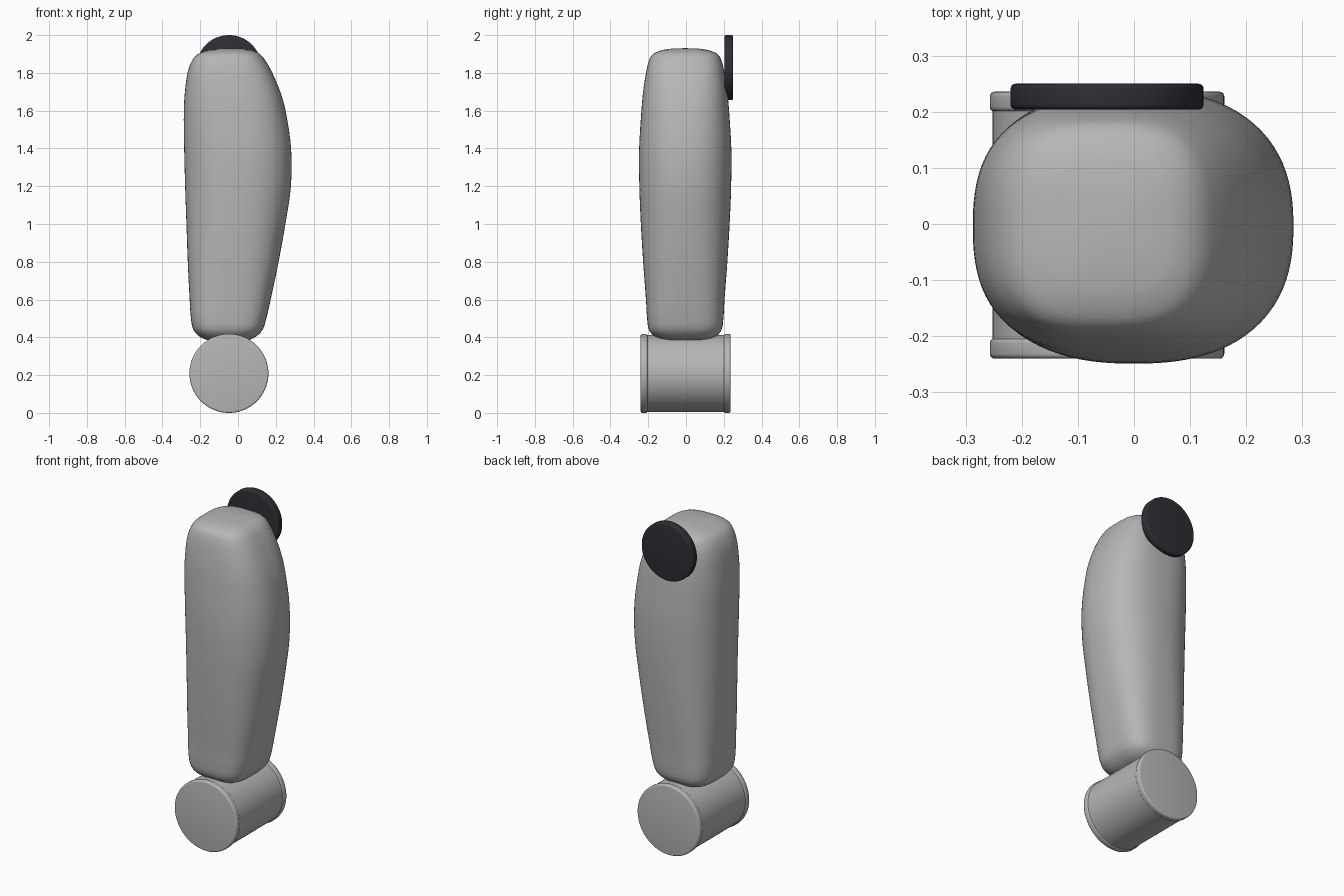
import bpy, bmesh, math
from mathutils import Vector

if "Cube" in bpy.data.objects:
    bpy.data.objects.remove(bpy.data.objects["Cube"])


def material(name, rgb):
    m = bpy.data.materials.new(name)
    m.diffuse_color = (*rgb, 1)
    m.use_nodes = True
    m.node_tree.nodes["Principled BSDF"].inputs["Base Color"].default_value = m.diffuse_color
    return m


GREY = material("light grey", (0.47, 0.47, 0.48))
DARK = material("charcoal", (0.028, 0.027, 0.035))


def finish(name, bm, mat, angle):
    bmesh.ops.recalc_face_normals(bm, faces=bm.faces)
    me = bpy.data.meshes.new(name)
    bm.to_mesh(me)
    bm.free()
    me.materials.append(mat)
    ob = bpy.data.objects.new(name, me)
    bpy.context.collection.objects.link(ob)
    bpy.ops.object.select_all(action='DESELECT')
    ob.select_set(True)
    bpy.context.view_layer.objects.active = ob
    bpy.ops.object.shade_smooth_by_angle(angle=math.radians(angle))
    return ob


def lathe_y(name, cx, cz, profile, mat, seg=96):
    """Solid of revolution about the y direction; profile is (y, radius)."""
    bm = bmesh.new()
    rings = []
    for y, r in profile:
        rings.append([bm.verts.new((cx + r * math.cos(2 * math.pi * i / seg), y,
                                    cz + r * math.sin(2 * math.pi * i / seg)))
                      for i in range(seg)])
    for a, b in zip(rings, rings[1:]):
        for i in range(seg):
            j = (i + 1) % seg
            bm.faces.new((a[i], a[j], b[j], b[i]))
    bm.faces.new(rings[0])
    bm.faces.new(rings[-1])
    return finish(name, bm, mat, 40)


def disc(name, cx, cz, y0, y1, r, bev, mat):
    arc = [(bev * (1 - math.sin(t)), bev * (1 - math.cos(t)))
           for t in (math.pi / 2 * k / 4 for k in range(5))]
    # rounded rim at both faces
    front = [(y0 + d, r - e) for e, d in arc]
    back = [(y1 - d, r - e) for e, d in reversed(arc)]
    pts = [(y0 + bev * (1 - math.sin(t)), r - bev * (1 - math.cos(t)))
           for t in (math.pi / 2 * (1 - k / 4) for k in range(5))]
    pts += [(y0 + y1 - y, q) for y, q in reversed(pts)]
    return lathe_y(name, cx, cz, pts, mat)


# Forearm shell: rows of z, left x, right x, half depth
ROWS = [
    (0.380, -0.120, 0.030, 0.080),
    (0.387, -0.165, 0.062, 0.125),
    (0.405, -0.205, 0.097, 0.163),
    (0.440, -0.236, 0.130, 0.192),
    (0.500, -0.249, 0.150, 0.202),
    (0.600, -0.256, 0.173, 0.208),
    (0.800, -0.266, 0.215, 0.223),
    (1.000, -0.273, 0.251, 0.235),
    (1.200, -0.280, 0.280, 0.243),
    (1.400, -0.285, 0.281, 0.244),
    (1.600, -0.287, 0.252, 0.232),
    (1.700, -0.281, 0.224, 0.223),
    (1.800, -0.267, 0.182, 0.208),
    (1.865, -0.243, 0.145, 0.192),
    (1.900, -0.212, 0.115, 0.170),
    (1.920, -0.160, 0.075, 0.125),
    (1.928, -0.105, 0.030, 0.075),
]


def spline(rows, steps=4):
    vs = [Vector(r) for r in rows]
    out = []
    for i in range(len(vs) - 1):
        b, c = vs[i], vs[i + 1]
        a, d = vs[max(i - 1, 0)], vs[min(i + 2, len(vs) - 1)]
        # tangents scaled by height so uneven rows stay smooth
        h = c[0] - b[0]
        mb = (c - a) * (h / (c[0] - a[0]))
        mc = (d - b) * (h / (d[0] - b[0]))
        for k in range(steps):
            t = k / steps
            out.append(b * (2*t**3 - 3*t*t + 1) + mb * (t**3 - 2*t*t + t)
                       + c * (3*t*t - 2*t**3) + mc * (t**3 - t*t))
    return out + [vs[-1]]


bm = bmesh.new()
SEG = 96
rings = []
for z, xl, xr, hy in spline(ROWS):
    # squarer section toward both ends
    n = 2.4 + 0.8 * min(1, abs(z - 1.25) / 0.75) ** 2
    ring = []
    for i in range(SEG):
        t = 2 * math.pi * i / SEG
        c, s = math.cos(t), math.sin(t)
        k = (abs(c) ** n + abs(s) ** n) ** (-1 / n)
        ring.append(bm.verts.new(((xl + xr) / 2 + (xr - xl) / 2 * k * c,
                                  -0.004 + hy * k * s, z)))
    rings.append(ring)
for a, b in zip(rings, rings[1:]):
    for i in range(SEG):
        j = (i + 1) % SEG
        bm.faces.new((a[i], a[j], b[j], b[i]))
for ring, z in ((rings[0], 0.378), (rings[-1], 1.931)):
    mid = sum((v.co for v in ring), Vector()) / SEG
    top = bm.verts.new((mid.x, mid.y, z))
    for i in range(SEG):
        bm.faces.new((ring[i], ring[(i + 1) % SEG], top))
finish("forearm_shell", bm, GREY, 60)

# Joint barrel with an end cap on each side
CX = -0.048
lathe_y("joint_barrel", CX, 0.209, [(-0.21, 0.204), (0.21, 0.204)], GREY)
disc("joint_cap_front", CX, 0.209, -0.240, -0.204, 0.209, 0.009, GREY)
disc("joint_cap_back", CX, 0.209, 0.200, 0.236, 0.209, 0.009, GREY)

# Dark pivot disc at the upper back
disc("pivot_disc", CX, 1.828, 0.204, 0.250, 0.172, 0.009, DARK)
